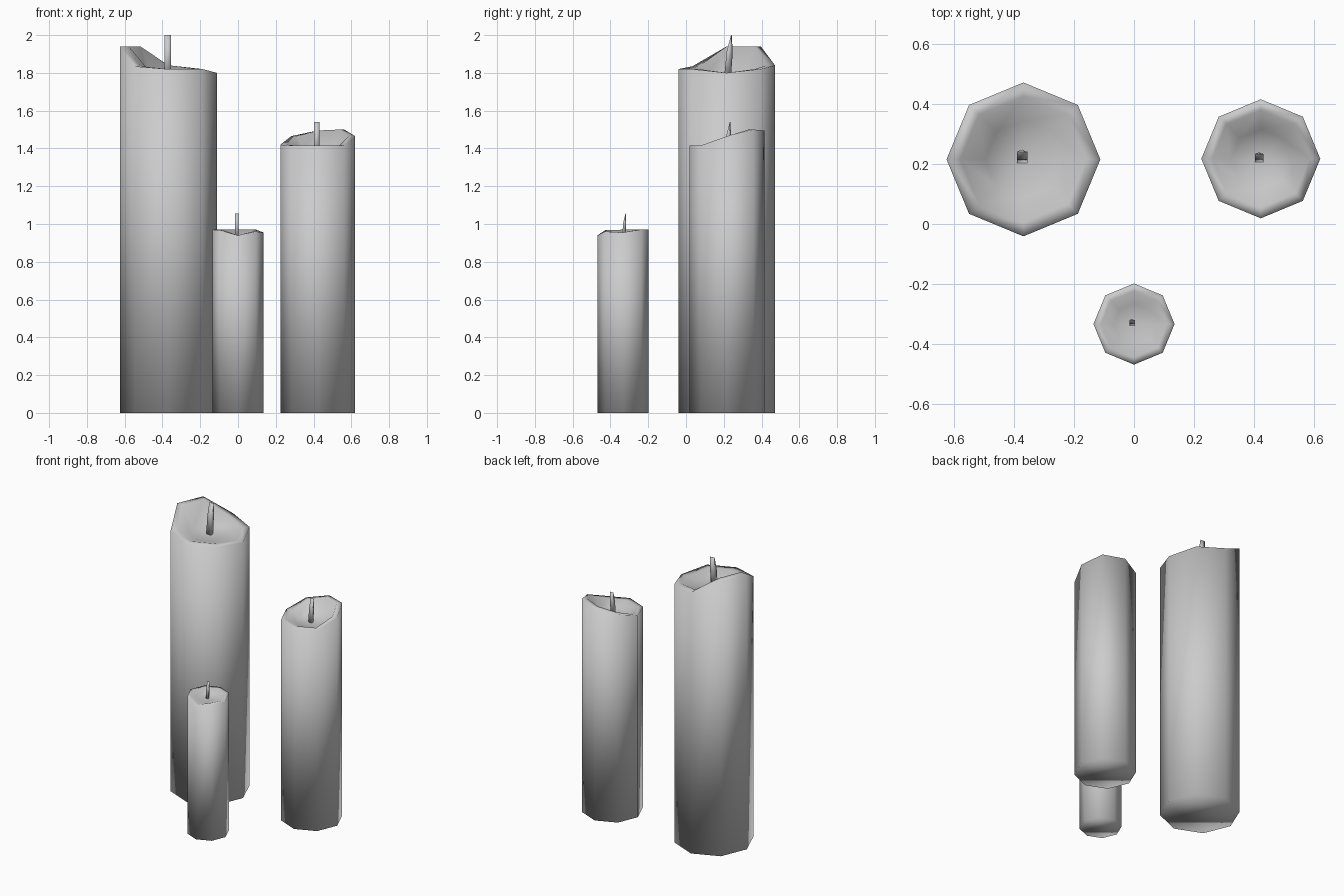
import bpy, bmesh
from math import cos, sin, pi

if "Cube" in bpy.data.objects:
    bpy.data.objects.remove(bpy.data.objects["Cube"])


def finish(name, bm):
    bmesh.ops.recalc_face_normals(bm, faces=bm.faces[:])
    me = bpy.data.meshes.new(name)
    bm.to_mesh(me)
    bm.free()
    for p in me.polygons:
        p.use_smooth = True
    ob = bpy.data.objects.new(name, me)
    bpy.context.collection.objects.link(ob)
    return ob


def bridge(bm, a, b):
    n = len(a)
    for i in range(n):
        j = (i + 1) % n
        bm.faces.new((a[i], a[j], b[j], b[i]))


def candle(name, cx, cy, r, rim, floor):
    """Octagonal wax body with an uneven rim and a melted hollow."""
    bm = bmesh.new()

    def ring(scale, heights):
        return [bm.verts.new((cx + r * scale * cos(i * pi / 4),
                              cy + r * scale * sin(i * pi / 4), h))
                for i, h in enumerate(heights)]

    rings = [ring(1, [0] * 8),
             ring(1, rim),
             ring(0.82, rim),
             ring(0.5, [floor + 0.15 * (h - floor) for h in rim])]
    for a, b in zip(rings, rings[1:]):
        bridge(bm, a, b)
    bm.faces.new(rings[0][::-1])
    centre = bm.verts.new((cx, cy, floor))
    last = rings[-1]
    for i in range(8):
        bm.faces.new((last[i], last[(i + 1) % 8], centre))
    return finish(name, bm)


def wick(name, cx, cy, w, z0, z1):
    """Five-sided wick, bent slightly back and pinched at the tip."""
    bm = bmesh.new()
    section = [(-0.5, -0.5), (0.5, -0.5), (0.5, 0.2), (0, 0.5), (-0.5, 0.2)]
    rings = []
    for t, dy, depth in [(0, -0.1, 1), (0.6, 0.2, 0.9), (1, 0.45, 0.1)]:
        rings.append([bm.verts.new((cx + x * w, cy + (dy + y * depth) * w,
                                    z0 + t * (z1 - z0))) for x, y in section])
    for a, b in zip(rings, rings[1:]):
        bridge(bm, a, b)
    bm.faces.new(rings[0][::-1])
    bm.faces.new(rings[-1])
    return finish(name, bm)


# Wax bodies: rim heights run counter-clockwise from +x
candle("tall_candle", -0.368, 0.215, 0.256,
       [1.80, 1.82, 1.84, 1.94, 1.94, 1.835, 1.82, 1.82], 1.79)
candle("medium_candle", 0.422, 0.217, 0.198,
       [1.465, 1.50, 1.495, 1.465, 1.42, 1.415, 1.415, 1.415], 1.38)
candle("small_candle", 0, -0.333, 0.135,
       [0.955, 0.97, 0.97, 0.97, 0.97, 0.967, 0.94, 0.96], 0.94)

# Wicks
wick("tall_wick", -0.372, 0.224, 0.036, 1.78, 2.0)
wick("medium_wick", 0.417, 0.221, 0.027, 1.37, 1.54)
wick("small_wick", -0.006, -0.328, 0.018, 0.93, 1.055)
